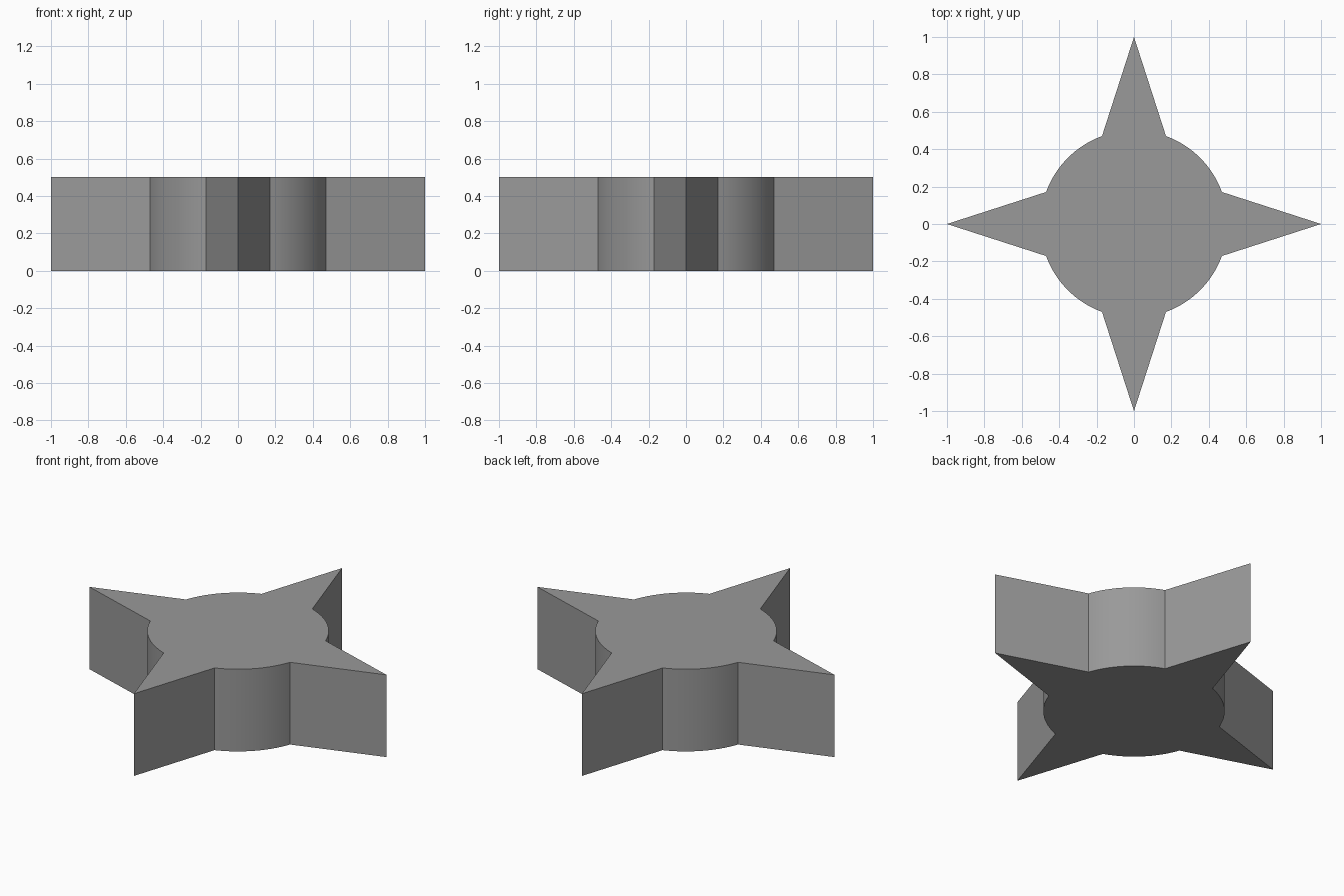
import bpy, bmesh, math

if "Cube" in bpy.data.objects:
    bpy.data.objects.remove(bpy.data.objects["Cube"])

POINTS = 4          # spikes around the hub
TIP, HUB = 1.0, 0.5  # tip and hub radii
HALF = math.radians(20)  # half angle of a spike's root
HEIGHT = 0.5
ARC_STEPS = 16


def polar(r, a):
    return (r * math.cos(a), r * math.sin(a), 0)


# Outline: a sharp tip, then the exposed hub arc up to the next spike
step = 2 * math.pi / POINTS
outline = []
for i in range(POINTS):
    a = i * step
    outline.append(polar(TIP, a))
    for k in range(ARC_STEPS + 1):
        outline.append(polar(HUB, a + HALF + (step - 2 * HALF) * k / ARC_STEPS))

# Extrude the outline into a solid
bm = bmesh.new()
base = bm.faces.new([bm.verts.new(p) for p in outline])
ext = bmesh.ops.extrude_face_region(bm, geom=[base], use_keep_orig=True)
top = [e for e in ext["geom"] if isinstance(e, bmesh.types.BMVert)]
bmesh.ops.translate(bm, verts=top, vec=(0, 0, HEIGHT))
bmesh.ops.recalc_face_normals(bm, faces=bm.faces)

mesh = bpy.data.meshes.new("four_point_star")
bm.to_mesh(mesh)
bm.free()
star = bpy.data.objects.new("four_point_star", mesh)
bpy.context.collection.objects.link(star)

# Dark grey finish
dark = bpy.data.materials.new("dark_grey")
dark.diffuse_color = (0.32, 0.32, 0.32, 1)
dark.use_nodes = True
dark.node_tree.nodes["Principled BSDF"].inputs["Base Color"].default_value = dark.diffuse_color
mesh.materials.append(dark)

# Smooth hub arcs, crisp spikes and rims
bpy.context.view_layer.objects.active = star
star.select_set(True)
bpy.ops.object.shade_smooth_by_angle(angle=math.radians(30))
